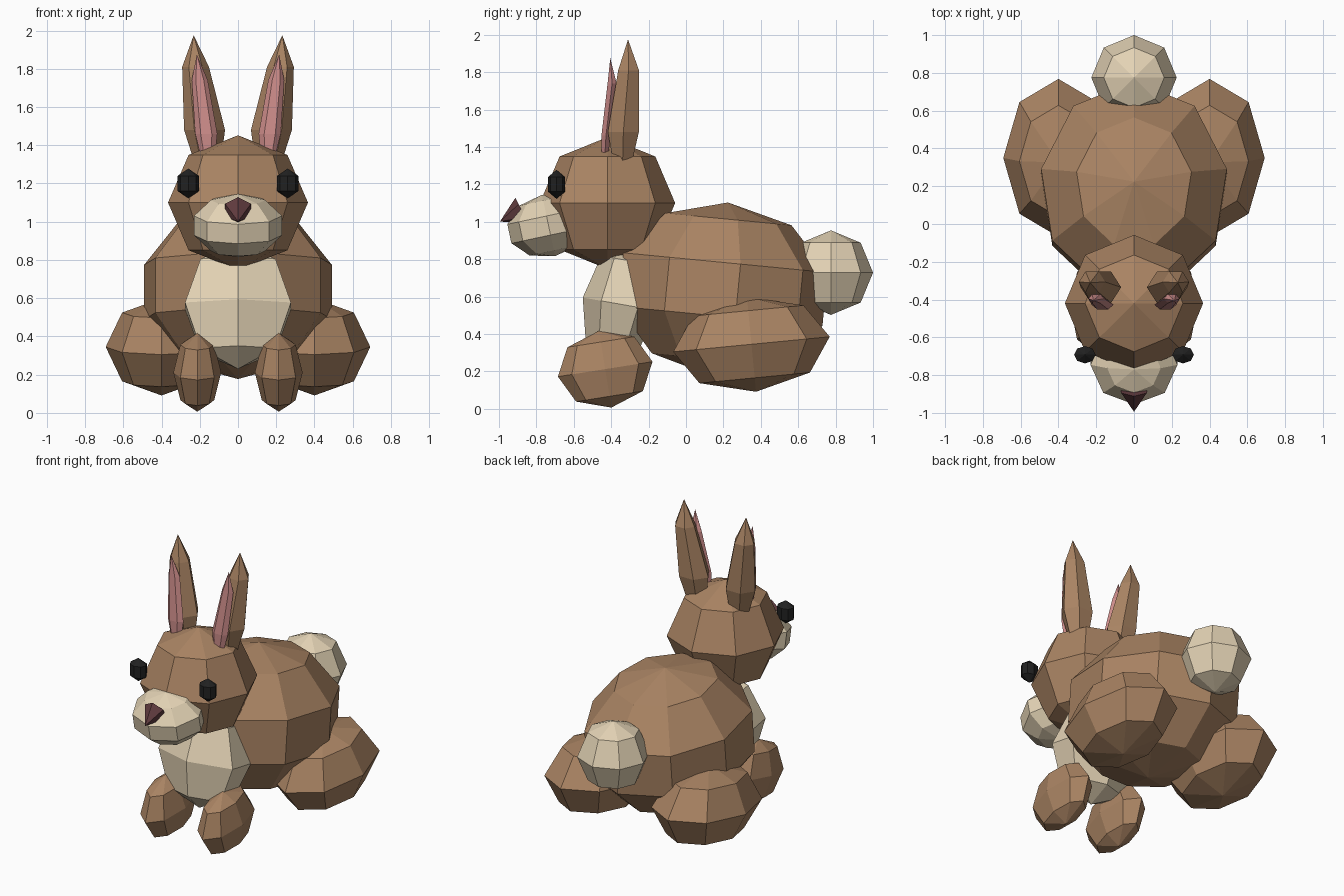
import bpy, bmesh, math
from mathutils import Matrix, Vector

if "Cube" in bpy.data.objects:
    bpy.data.objects.remove(bpy.data.objects["Cube"])


def material(name, rgb):
    m = bpy.data.materials.new(name)
    m.diffuse_color = (*rgb, 1)
    m.use_nodes = True
    m.node_tree.nodes["Principled BSDF"].inputs["Base Color"].default_value = m.diffuse_color
    return m


FUR = material("fur", (0.40, 0.23, 0.125))
CREAM = material("cream", (0.77, 0.65, 0.46))
PINK = material("pink", (0.60, 0.26, 0.25))
DARK = material("dark", (0.015, 0.015, 0.015))
NOSE = material("nose_red", (0.12, 0.045, 0.05))


def finish(bm, name, mat):
    bmesh.ops.recalc_face_normals(bm, faces=bm.faces)
    me = bpy.data.meshes.new(name)
    bm.to_mesh(me)
    bm.free()
    me.materials.append(mat)
    ob = bpy.data.objects.new(name, me)
    bpy.context.collection.objects.link(ob)


def ball(name, mat, loc, radii, tilt=0, segs=8, rings=4):
    """Faceted ellipsoid, tilted about the x axis."""
    bm = bmesh.new()
    bmesh.ops.create_uvsphere(bm, u_segments=segs, v_segments=rings, radius=1)
    bm.transform(Matrix.Translation(loc)
                 @ Matrix.Rotation(math.radians(tilt), 4, 'X')
                 @ Matrix.Diagonal((*radii, 1)))
    finish(bm, name, mat)


def spindle(name, mat, side, tip, sections, sides=6):
    """Loft of oval sections (x, y, z, rx, ry) closed by a pointed tip."""
    bm = bmesh.new()
    loops = []
    for x, y, z, rx, ry in sections:
        loops.append([bm.verts.new((side * (x + rx * math.cos(2 * math.pi * i / sides)),
                                    y + ry * math.sin(2 * math.pi * i / sides), z))
                      for i in range(sides)])
    end = bm.verts.new((side * tip[0], tip[1], tip[2]))
    bm.faces.new(loops[0])
    for i in range(sides):
        j = (i + 1) % sides
        for a, b in zip(loops, loops[1:]):
            bm.faces.new((a[i], a[j], b[j], b[i]))
        bm.faces.new((loops[-1][i], loops[-1][j], end))
    finish(bm, name, mat)


# Torso, head, tail
ball("body", FUR, (0, 0.18, 0.64), (0.525, 0.595, 0.465), -5.5, 9, 5)
ball("chest", CREAM, (0, -0.355, 0.56), (0.32, 0.2, 0.335), -10, 6, 4)
ball("head", FUR, (0, -0.42, 1.10), (0.366, 0.362, 0.352))
ball("tail", CREAM, (0, 0.775, 0.728), (0.226, 0.225, 0.226))

# Muzzle and nose
ball("muzzle", CREAM, (0, -0.735, 0.98), (0.242, 0.225, 0.168), 12, 8, 5)
bm = bmesh.new()
bmesh.ops.create_cone(bm, cap_ends=True, segments=6, radius1=0.078, radius2=0, depth=0.13)
aim = Vector((0, -0.9, -0.44)).to_track_quat('Z', 'Y').to_matrix().to_4x4()
bm.transform(Matrix.Translation((0, -0.936, 1.03)) @ aim)
finish(bm, "nose", NOSE)

# Paired parts
for side, tag in ((-1, "left"), (1, "right")):
    ball("eye_" + tag, DARK, (side * 0.26, -0.692, 1.2), (0.066, 0.053, 0.078), 0, 8, 3)
    ball("hind_leg_" + tag, FUR, (side * 0.4, 0.35, 0.345), (0.292, 0.42, 0.255), 5.5)
    ball("front_paw_" + tag, FUR, (side * 0.213, -0.432, 0.212), (0.125, 0.256, 0.208), 9)
    spindle("ear_" + tag, FUR, side, (0.232, -0.31, 1.975),
            [(0.155, -0.34, 1.27, 0.06, 0.045), (0.175, -0.335, 1.48, 0.107, 0.096),
             (0.222, -0.307, 1.81, 0.07, 0.064)])
    spindle("inner_ear_" + tag, PINK, side, (0.215, -0.405, 1.875),
            [(0.157, -0.435, 1.33, 0.035, 0.02), (0.166, -0.428, 1.46, 0.058, 0.028),
             (0.2, -0.395, 1.74, 0.042, 0.028)])
